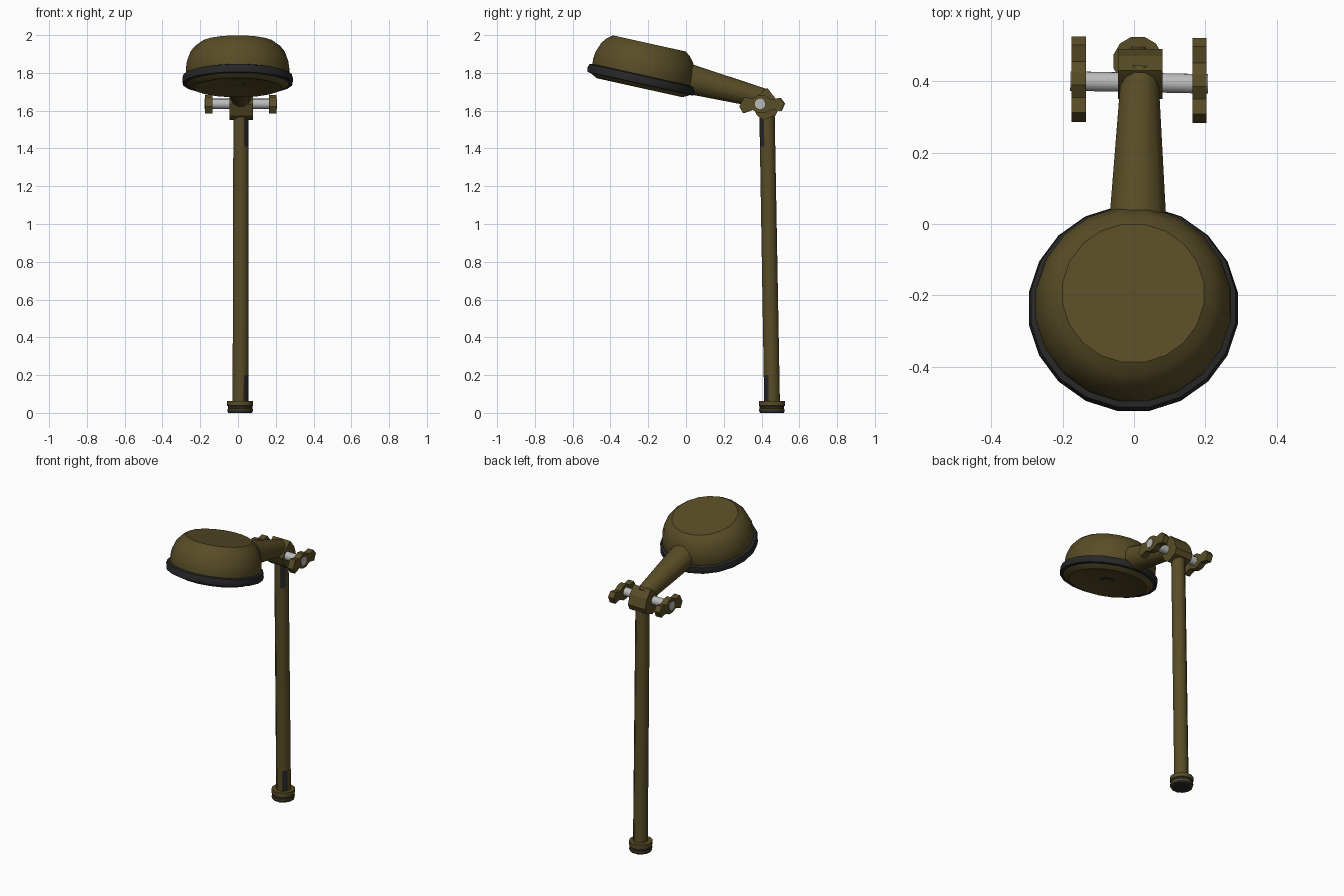
import bpy, bmesh, math
from mathutils import Vector, Matrix

if "Cube" in bpy.data.objects:
    bpy.data.objects.remove(bpy.data.objects["Cube"])


def material(name, rgb):
    m = bpy.data.materials.new(name)
    m.diffuse_color = (*rgb, 1)
    m.use_nodes = True
    m.node_tree.nodes["Principled BSDF"].inputs["Base Color"].default_value = m.diffuse_color
    return m


OLIVE = material("olive paint", (0.098, 0.074, 0.020))
BLACK = material("black rubber", (0.020, 0.020, 0.021))
STEEL = material("light steel", (0.50, 0.50, 0.51))
MATS = [OLIVE, BLACK, STEEL]


def finish(name, bm, mat=0, angle=35):
    bmesh.ops.recalc_face_normals(bm, faces=bm.faces)
    me = bpy.data.meshes.new(name)
    for f in bm.faces:
        f.smooth = True
        if mat:
            f.material_index = mat
    bm.to_mesh(me)
    bm.free()
    for m in MATS:
        me.materials.append(m)
    me.set_sharp_from_angle(angle=math.radians(angle))
    ob = bpy.data.objects.new(name, me)
    bpy.context.collection.objects.link(ob)
    return ob


def lathe(name, profile, sides, base, axis, rule=None, mat=0, angle=35, offset=0.0):
    """Spin (radius, height) points about an axis through base, closing both ends."""
    bm = bmesh.new()
    q = Vector((0, 0, 1)).rotation_difference(Vector(axis).normalized())
    rings = []
    for r, h in profile:
        ring = []
        for i in range(sides):
            a = 2 * math.pi * (i + offset) / sides
            ring.append(bm.verts.new(Vector(base) + q @ Vector((r * math.cos(a), r * math.sin(a), h))))
        rings.append(ring)
    for k in range(len(rings) - 1):
        for i in range(sides):
            j = (i + 1) % sides
            f = bm.faces.new((rings[k][i], rings[k][j], rings[k + 1][j], rings[k + 1][i]))
            if rule:
                f.material_index = rule(k, i)
    bm.faces.new(rings[0])
    bm.faces.new(rings[-1])
    return finish(name, bm, mat, angle)


def rod(name, a, b, r0, r1, sides, mat=0, offset=0.5):
    a, b = Vector(a), Vector(b)
    return lathe(name, [(r0, 0), (r1, (b - a).length)], sides, a, b - a, mat=mat, angle=50, offset=offset)


def plate(name, outline, x0, x1, angle=20):
    """Extrude a side outline of (y, z) points along x."""
    bm = bmesh.new()
    f = bm.faces.new([bm.verts.new((x0, y, z)) for y, z in outline])
    ext = bmesh.ops.extrude_face_region(bm, geom=[f])
    moved = [v for v in ext["geom"] if isinstance(v, bmesh.types.BMVert)]
    bmesh.ops.translate(bm, verts=moved, vec=(x1 - x0, 0, 0))
    # extrude_face_region may drop the source face, so cap any open side
    bmesh.ops.holes_fill(bm, edges=[e for e in bm.edges if e.is_boundary], sides=0)
    return finish(name, bm, 0, angle)


# Tilted lamp head: domed shade, black rim, recessed underside
tilt = math.radians(12.5)
axis = Vector((0, math.sin(tilt), math.cos(tilt)))
centre = Vector((-0.002, -0.232, 1.784))
lathe("lamp_shade", [(0.272, -0.01), (0.277, 0.03), (0.272, 0.07), (0.252, 0.125), (0.228, 0.155), (0.2, 0.176)],
      20, centre, axis, offset=0.5)
lathe("rim", [(0.27, -0.045), (0.292, -0.042), (0.296, -0.02), (0.290, 0.0), (0.27, 0.006)],
      20, centre, axis, mat=1, offset=0.5)
lathe("underside_dish", [(0.275, -0.04), (0.268, -0.047), (0.235, -0.064), (0.222, -0.062), (0.17, -0.05), (0.05, -0.045)],
      20, centre, axis, offset=0.5)

# Tapered arm from head to joint
rod("arm", (0.010, -0.02, 1.777), (0.016, 0.43, 1.660), 0.084, 0.053, 12)

# Pivot block on top of the pole
plate("pivot_block", [(0.35, 1.635), (0.375, 1.575), (0.41, 1.55), (0.475, 1.575), (0.49, 1.61),
                      (0.47, 1.67), (0.43, 1.72), (0.385, 1.685)], -0.045, 0.080)

# Clamp bolt through the pivot, with a wing knob on each end
rod("clamp_bolt", (-0.178, 0.400, 1.636), (0.207, 0.392, 1.636), 0.028, 0.028, 12, mat=2)
wing = [(0.282, 1.622), (0.308, 1.672), (0.350, 1.664), (0.385, 1.684), (0.42, 1.680), (0.45, 1.660),
        (0.497, 1.668), (0.521, 1.638), (0.503, 1.597), (0.455, 1.606), (0.42, 1.588), (0.385, 1.588),
        (0.350, 1.604), (0.302, 1.586)]
for side, x0, y_shift in (("left", -0.175, 0.004), ("right", 0.163, 0.0)):
    plate(side + "_wing_knob", [(y + y_shift, z) for y, z in wing], x0, x0 + 0.04)


# Leaning pole with dark worn patches on its front right facet
def patches(k, i):
    return 1 if k in (0, 2) and i == 6 else 0


lathe("pole", [(0.045, 0), (0.045, 0.17), (0.044, 1.38), (0.044, 1.55)], 8,
      (0.013, 0.456, 0.03), (0.003, -0.027, 1.55), rule=patches, angle=50, offset=0.5)

# Base collar with a black groove
lathe("base_collar", [(0.066, 0.0), (0.070, 0.012), (0.070, 0.020), (0.067, 0.022), (0.067, 0.036), (0.071, 0.038),
                      (0.071, 0.064)], 12, (0.011, 0.455, 0), (0, 0, 1),
      rule=lambda k, i: 1 if k in (0, 3) else 0, offset=0.5)
# Rubber foot pad under the collar
lathe("foot_pad", [(0.055, 0.0), (0.055, 0.006)], 12, (0.011, 0.455, -0.001), (0, 0, 1), mat=1, offset=0.5)
